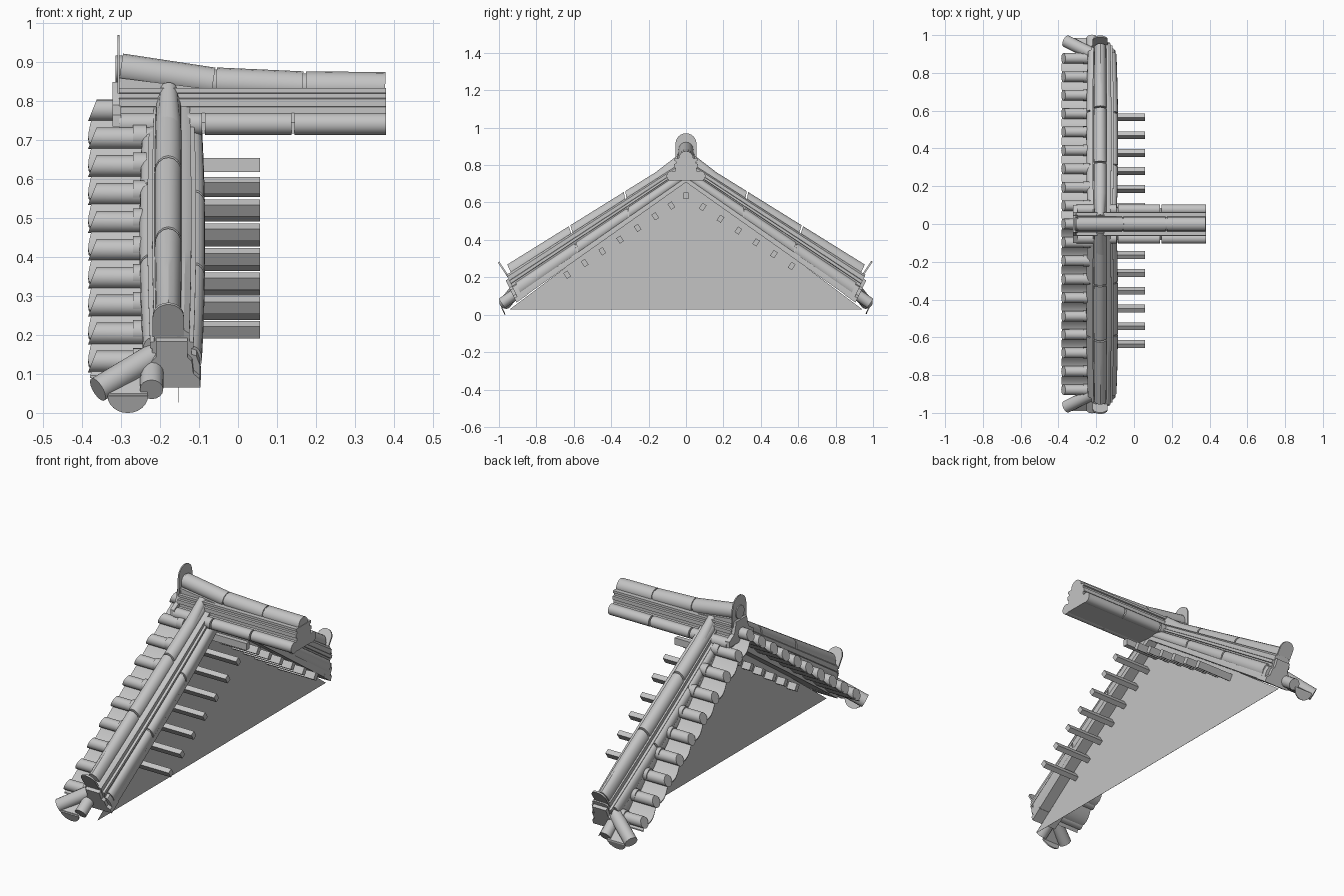
import bpy, bmesh
from math import sin, cos, pi, atan
from mathutils import Vector

cube = bpy.data.objects.get("Cube")
if cube:
    bpy.data.objects.remove(cube)

GREY = (0.55, 0.55, 0.55, 1)
mat = bpy.data.materials.new("roof grey")
mat.use_nodes = True
mat.diffuse_color = GREY
mat.node_tree.nodes["Principled BSDF"].inputs["Base Color"].default_value = GREY
parts = []


def loft(name, rings):
    """Skin a row of equal closed rings and cap both ends."""
    bm = bmesh.new()
    rows = [[bm.verts.new(p) for p in ring] for ring in rings]
    n = len(rows[0])
    for a, b in zip(rows, rows[1:]):
        for i in range(n):
            j = (i + 1) % n
            bm.faces.new((a[i], a[j], b[j], b[i]))
    bm.faces.new(rows[0])
    bm.faces.new(rows[-1])
    bmesh.ops.recalc_face_normals(bm, faces=bm.faces)
    mesh = bpy.data.meshes.new(name)
    bm.to_mesh(mesh)
    bm.free()
    mesh.materials.append(mat)
    obj = bpy.data.objects.new(name, mesh)
    bpy.context.collection.objects.link(obj)
    parts.append(obj)
    return obj


def circle(cu, cv, r, n=16, stretch=1):
    return [(cu + r * cos(2 * pi * i / n), cv + r * stretch * sin(2 * pi * i / n)) for i in range(n)]


def along_x(name, profile, x0, x1):
    """Extrude a (y, z) profile along x."""
    return loft(name, [[(x, y, z) for y, z in profile] for x in (x0, x1)])


def rod(name, a, b, r, r_end=None):
    """Round bar between two points, optionally tapered."""
    a, b = Vector(a), Vector(b)
    d = (b - a).normalized()
    u = d.cross(Vector((0, 0, 1))).normalized()
    w = u.cross(d)
    return loft(name, [[p + u * s + w * t for s, t in circle(0, 0, q)] for p, q in ((a, r), (b, r_end or r))])


def plate(name, outline, origin, u, w, thickness):
    """Thin plate: outline (s, t) laid on the axes u and w."""
    origin, u, w = Vector(origin), Vector(u).normalized(), Vector(w).normalized()
    d = u.cross(w) * thickness
    pts = [origin + u * s + w * t for s, t in outline]
    return loft(name, [pts, [p + d for p in pts]])


def arch(half, base, spring, n=12):
    """Outline with a straight foot and a round head."""
    return [(-half, base), (half, base)] + [
        (half * cos(pi * i / n), spring + half * sin(pi * i / n)) for i in range(n + 1)]


def layers(half_steps):
    """Symmetric stepped outline from (half width, height) pairs."""
    return [(w, h) for w, h in half_steps] + [(-w, h) for w, h in reversed(half_steps)]


# Gable wall
along_x("gable_wall", [(-0.945, 0.027), (0.945, 0.027), (0, 0.735)], -0.153, -0.152)

# Rafter ends, tilted with the slope
tilt = atan(0.66)
ys = [0, -0.078, 0.09] + [-0.165 - 0.094 * k for k in range(6)] + [0.185 + 0.095 * k for k in range(5)]
for y in ys:
    t = 0 if y == 0 else (-tilt if y > 0 else tilt)
    z = 0.636 - 0.665 * abs(y)
    box = [(-0.013, -0.018), (0.013, -0.018), (0.013, 0.018), (-0.013, 0.018)]
    along_x("rafter", [(y + p * cos(t) - q * sin(t), z + p * sin(t) + q * cos(t)) for p, q in box], -0.2, 0.057)

# Roof: dished pan tiles with round cover tiles, their ends cut at a slant
PITCH = 0.0975


def roof_z(y):
    return 0.762 - 0.735 * abs(y)


def sag(y):
    return 0.018 * abs(sin(pi * y / PITCH))


pan_ys = [i * PITCH / 6 for i in range(-55, 56)]
pan = [(y, roof_z(y) - sag(y)) for y in pan_ys] + [(y, roof_z(y) - sag(y) - 0.006) for y in reversed(pan_ys)]
loft("pan_tiles", [[(-0.374 - 0.6 * sag(y), y, z) for y, z in pan], [(-0.155, y, z) for y, z in pan]])
for i in range(-9, 10):
    y = i * PITCH
    z = roof_z(y) + 0.015
    ring = circle(y, z, 0.028)
    loft("cover_tile", [[(-0.374 + 0.4 * (q - z), p, q) for p, q in ring], [(-0.22, p, q) for p, q in ring]])
    along_x("cover_tile_upper", circle(y, z + 0.005, 0.03), -0.27, -0.235)

# Sloping verge ridges on both sides
XC = -0.17


def verge_point(x, v, a, s):
    y = a * (0.9 + 0.55 * v)
    z = 0.72 + v - (0.70 - 0.55 * v) * y
    bow = 0.9 + 0.44 * a * (1 - a)
    return (XC + x * bow, s * y, z)


def verge(name, profile, stops, s):
    return loft(name, [[verge_point(x, v, a, s) for x, v in profile] for a in stops])


def steps(a, b, n=6):
    return [a + (b - a) * i / n for i in range(n + 1)]


verge_body = layers([(0.08, -0.012), (0.08, 0.03), (0.07, 0.05), (0.056, 0.054), (0.056, 0.066), (0.062, 0.068),
                     (0.062, 0.08), (0.05, 0.082), (0.05, 0.1), (0.034, 0.108)])
cuts = [0, 0.34, 0.64, 0.985]
for s in (-1, 1):
    verge("verge_body", verge_body, steps(0, 1, 12), s)
    rows = [("verge_top_tile", -0.009, 0.104, 0.035), ("verge_side_tile", -0.056, 0.05, 0.026),
            ("verge_side_tile", 0.058, 0.03, 0.027)]
    for name, x, v, r in rows:
        for a, b in zip(cuts, cuts[1:]):
            verge(name, circle(x, v, r, 16, 1.1), steps(a, b - 0.008), s)
    rod("verge_top_nose", (-0.178, s * 0.16, 0.722), (-0.178, s * 0.035, 0.832), 0.033, 0.022)

    # Flared end block under the verge
    block = layers([(0.082, -0.014), (0.08, 0.006), (0.062, 0.018), (0.058, 0.045), (0.045, 0.055), (0.045, 0.09)])
    verge("verge_end_block", block, (0.95, 1.015), s)

    # Round-headed end plate, square to the slope
    out, up = 0.55 * s, 0.83
    plate("verge_end_plate", arch(0.04, 0, 0.06), (-0.179, s * 0.943, 0.2), (1, 0, 0), (0, out, up), 0.009)

    # Eave corner: two round tile ends and a drip tile
    rod("corner_tile", (-0.22, s * 0.87, 0.14), (-0.222, s * 0.985, 0.06), 0.03)
    rod("corner_tile_diagonal", (-0.21, s * 0.895, 0.15), (-0.36, s * 0.968, 0.06), 0.033)
    drip = [(0.052 * cos(pi + pi * i / 12), 0.048 * sin(pi + pi * i / 12)) for i in range(13)]
    plate("corner_drip_tile", drip, (-0.283, s * 0.985, 0.046), (1, 0, 0), (0, 0.45 * s, 1), 0.006)
    corner = [(-0.333, 0.046), (-0.233, 0.046), (-0.22, 0.14), (-0.3, 0.14)]
    loft("corner_pan_tile", [[(x, s * (0.985 - (z - 0.046) * 1.1), z + dz) for x, z in corner]
                             for dz in (-0.004, 0.004)])

# Main ridge body
ridge_body = layers([(0.085, 0.717), (0.085, 0.745), (0.056, 0.77), (0.056, 0.785), (0.064, 0.787),
                     (0.064, 0.806), (0.054, 0.808), (0.054, 0.82), (0.062, 0.822), (0.062, 0.834)])
along_x("ridge_body", ridge_body, -0.305, 0.38)
wedge = [(0.38, 0.83), (-0.06, 0.83), (-0.305, 0.86), (-0.305, 0.81), (0.38, 0.81)]
loft("ridge_rise", [[(x, y, z) for x, z in wedge] for y in (-0.045, 0.045)])

# Main ridge side tiles
for y in (-0.076, 0.076):
    for a, b in ((-0.305, -0.093), (-0.085, 0.137), (0.145, 0.38)):
        along_x("ridge_side_tile", circle(y, 0.742, 0.028), a, b)

# Main ridge top tiles, rising towards the gable end
spine = [(0.382, 0.836), (0.17, 0.838), (-0.06, 0.848), (-0.305, 0.884)]
for (xa, za), (xb, zb) in zip(spine, spine[1:]):
    rod("ridge_top_tile", (xa - 0.004, 0, za), (xb + 0.004, 0, zb), 0.039)
    rod("ridge_top_joint", (xb - 0.01, 0, zb), (xb + 0.01, 0, zb), 0.034)

# Gable end plates of the main ridge
plate("ridge_finial", arch(0.056, 0.82, 0.914), (-0.31, 0, 0), (0, 1, 0), (0, 0, 1), 0.006)
flare = layers([(0.1, 0.735), (0.1, 0.765), (0.06, 0.79), (0.05, 0.82), (0.045, 0.85)])
along_x("ridge_end_block", flare, -0.322, -0.3)

# Smooth the round tiles, keep hard edges
bpy.ops.object.select_all(action="DESELECT")
for obj in parts:
    obj.select_set(True)
bpy.context.view_layer.objects.active = parts[0]
bpy.ops.object.shade_smooth_by_angle()
